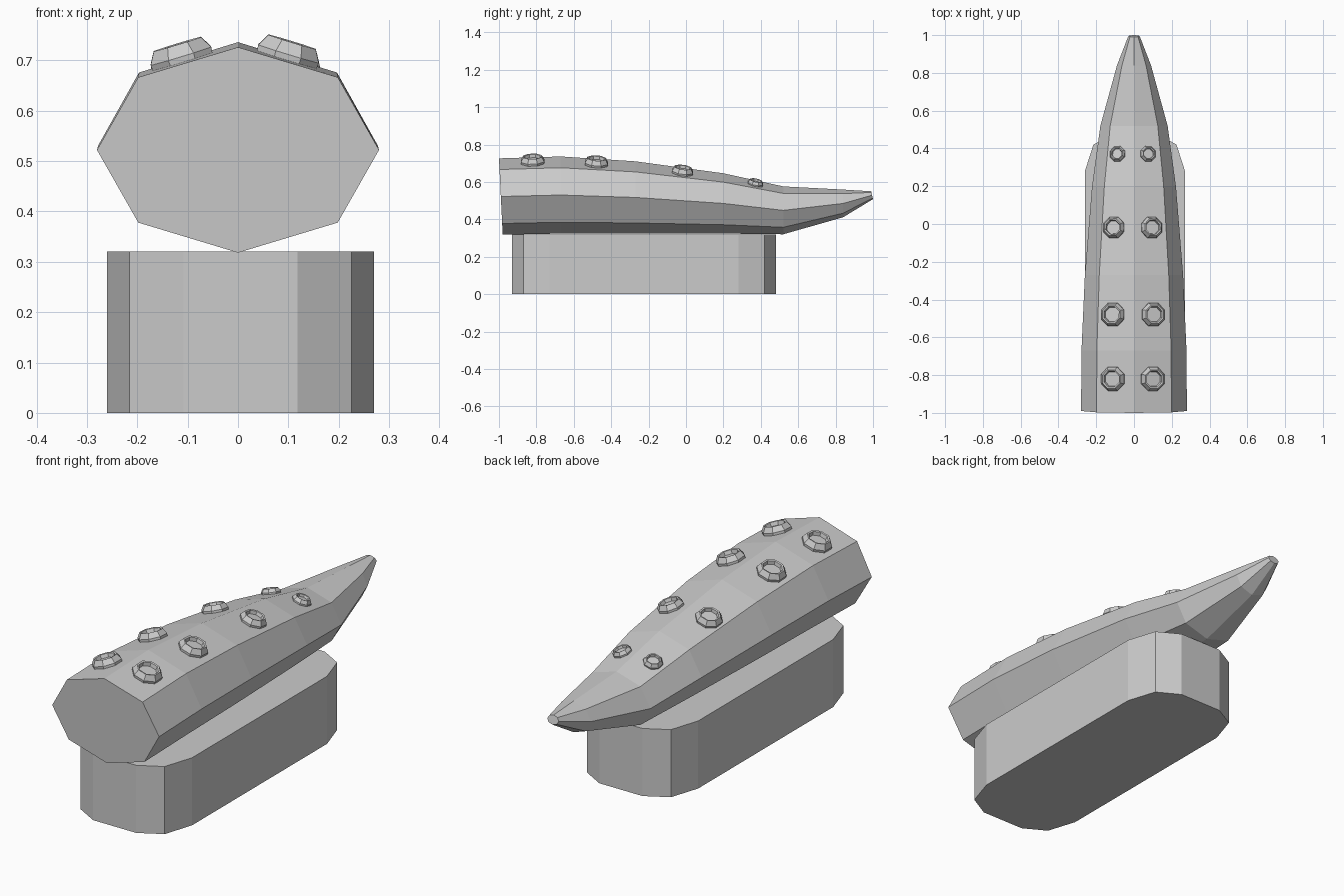
import bpy, bmesh
from math import cos, sin, pi
from mathutils import Vector
from mathutils.bvhtree import BVHTree

if "Cube" in bpy.data.objects:
    bpy.data.objects.remove(bpy.data.objects["Cube"])


def finish(bm, name):
    bmesh.ops.recalc_face_normals(bm, faces=bm.faces[:])
    me = bpy.data.meshes.new(name)
    bm.to_mesh(me)
    ob = bpy.data.objects.new(name, me)
    bpy.context.collection.objects.link(ob)
    return ob


def loft(rings):
    """Join rings of points with quads and cap both ends."""
    bm = bmesh.new()
    vs = [[bm.verts.new(p) for p in r] for r in rings]
    n = len(vs[0])
    for a, b in zip(vs, vs[1:]):
        for i in range(n):
            j = (i + 1) % n
            bm.faces.new((a[i], a[j], b[j], b[i]))
    bm.faces.new(vs[0][::-1])
    bm.faces.new(vs[-1])
    return bm


# Tapered octagonal arm: y, half width, centre z, half height, ring tilt
sections = [(-0.99, 0.28, 0.522, 0.204, -0.01),
            (-0.67, 0.278, 0.53, 0.206, 0),
            (-0.27, 0.26, 0.517, 0.193, 0),
            (0.20, 0.222, 0.485, 0.161, 0),
            (0.52, 0.178, 0.448, 0.128, 0),
            (0.84, 0.09, 0.485, 0.074, 0),
            (0.995, 0.03, 0.529, 0.021, -0.005)]
arm = loft([[(w * cos(k * pi / 4), y + t * sin(k * pi / 4), z + h * sin(k * pi / 4))
             for k in range(8)] for y, w, z, h, t in sections])
finish(arm, "tapered_arm")
surface = BVHTree.FromBMesh(arm)

# Base block with chamfered capsule outline
cx, cy = 0.005, -0.225
quarter = [(0.265, 0.505), (0.22, 0.645), (0.113, 0.705)]
outline = (quarter + [(-x, y) for x, y in quarter[::-1]]
           + [(-x, -y) for x, y in quarter] + [(x, -y) for x, y in quarter[::-1]])
finish(loft([[(cx + x, cy + y, z) for x, y in outline] for z in (0, 0.32)]), "base_block")

# Octagonal suction cups seated on the two upper slopes
profile = [(0.95, -0.3), (1.0, 0.17), (0.78, 0.53), (0.66, 0.5), (0.6, 0.25)]
rows = [(-0.82, -0.11, 0.097, 0.068), (-0.48, -0.11, 0.10, 0.067),
        (-0.02, -0.105, 0.092, 0.061), (0.37, -0.086, 0.073, 0.044)]
for i, (y, xl, xr, r) in enumerate(rows):
    for side, x in (("left", xl), ("right", xr)):
        loc, nor, _, _ = surface.ray_cast(Vector((x, y, 2)), Vector((0, 0, -1)))
        if nor.z < 0:
            nor = -nor
        cup = loft([[(r * p * cos((k + 0.5) * pi / 4), r * p * sin((k + 0.5) * pi / 4), r * h)
                     for k in range(8)] for p, h in profile])
        ob = finish(cup, f"suction_cup_{side}_{i + 1}")
        ob.location = loc
        ob.rotation_euler = Vector((0, 0, 1)).rotation_difference(nor).to_euler()
